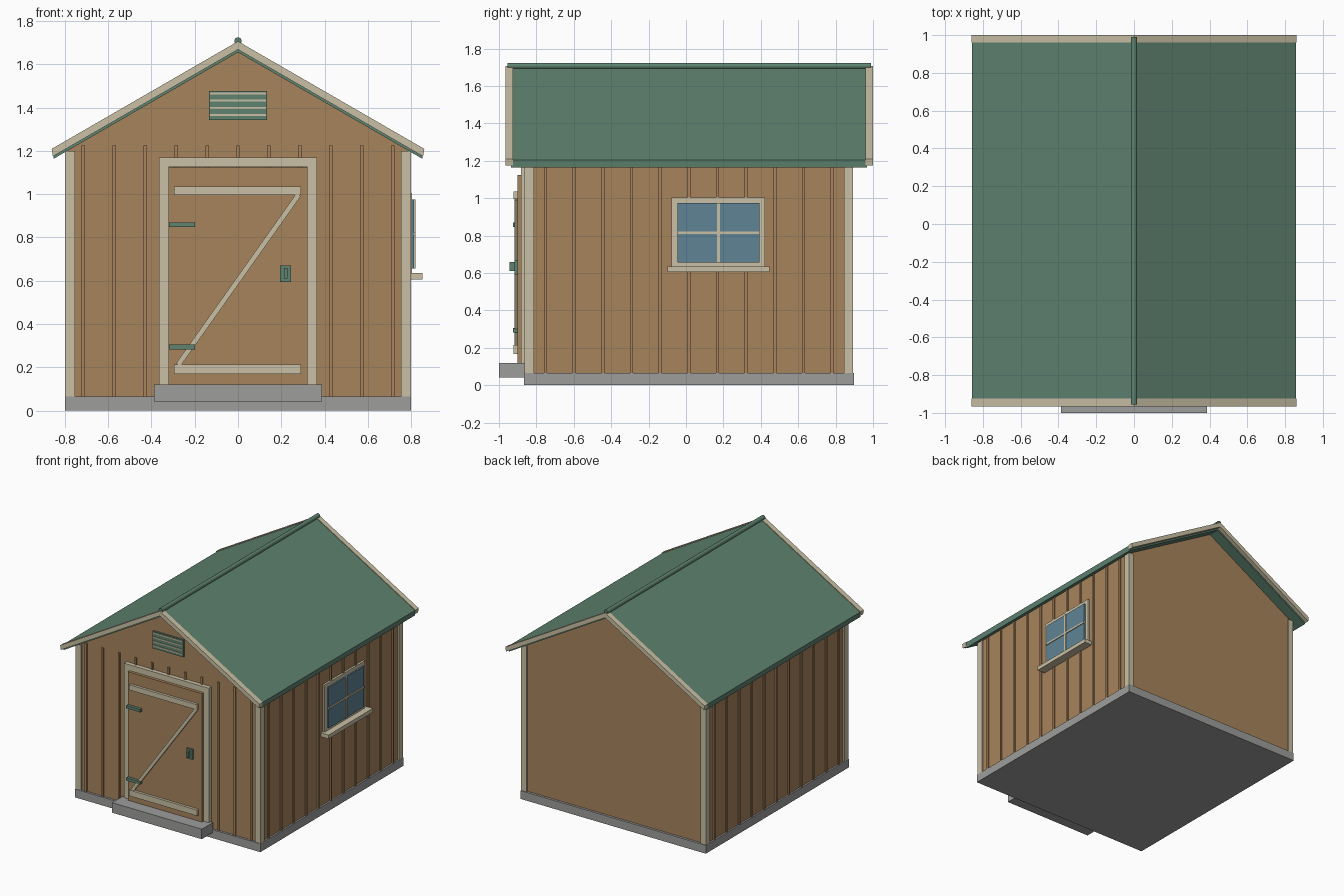
import bpy
import math
from mathutils import Vector

cube = bpy.data.objects.get("Cube")
if cube:
    bpy.data.objects.remove(cube, do_unlink=True)


def material(name, rgb):
    m = bpy.data.materials.new(name)
    m.use_nodes = True
    m.diffuse_color = (*rgb, 1)
    m.node_tree.nodes["Principled BSDF"].inputs["Base Color"].default_value = (*rgb, 1)
    return m


WOOD = material("brown_wood", (0.39, 0.23, 0.107))
GREEN = material("green_paint", (0.114, 0.225, 0.162))
CREAM = material("cream_trim", (0.59, 0.53, 0.375))
GREY = material("grey_concrete", (0.34, 0.34, 0.335))
GLASS = material("blue_glass", (0.114, 0.23, 0.296))


def make(name, verts, faces, mat):
    mesh = bpy.data.meshes.new(name)
    mesh.from_pydata(verts, [], faces)
    mesh.materials.append(mat)
    obj = bpy.data.objects.new(name, mesh)
    bpy.context.collection.objects.link(obj)
    return obj


def prism(name, profile, y0, y1, mat):
    """Extrude a counter-clockwise x,z outline (seen from the front) along y."""
    n = len(profile)
    verts = [(x, y, z) for y in (y0, y1) for x, z in profile]
    faces = [tuple(range(n)), tuple(reversed(range(n, 2 * n)))]
    faces += [(i, i + n, (i + 1) % n + n, (i + 1) % n) for i in range(n)]
    return make(name, verts, faces, mat)


def box(name, x, y, z, mat):
    """Box from (low, high) pairs."""
    return prism(name, [(x[0], z[0]), (x[1], z[0]), (x[1], z[1]), (x[0], z[1])], *y, mat)


def around(c, width):
    return (c - width / 2, c + width / 2)


SLOPE = math.tan(math.radians(30))
FRONT, BACK, SIDE = -0.85, 0.88, 0.787
BASE = 0.065

# Slab, step and gabled body
box("base_slab", (-0.8, 0.8), (-0.867, 0.898), (0, BASE), GREY)
box("front_step", (-0.387, 0.387), (-1.0, -0.86), (0.042, 0.12), GREY)
eave = 1.66 - SIDE * SLOPE
prism("walls", [(-SIDE, BASE), (SIDE, BASE), (SIDE, eave), (0, 1.66), (-SIDE, eave)],
      FRONT, BACK, WOOD)

# Corner posts
for sx, side in ((-1, "right"), (1, "left")):
    x = sorted((sx * 0.752, sx * 0.799))
    for end, y in (("front", (-0.863, -0.812)), ("back", (0.845, 0.893))):
        box(f"{end}_{side}_corner_post", x, y, (BASE, 1.2), CREAM)

# Battens on the front and both sides
for i in range(11):
    box("front_batten", around(-0.714 + i * 0.1428, 0.016), (FRONT - 0.01, FRONT),
        (BASE, 1.225), WOOD)
    y = around(-0.751 + i * 0.1532, 0.016)
    for sx in (-1, 1):
        box("side_batten", sorted((sx * SIDE, sx * (SIDE + 0.01))), y, (BASE, 1.2), WOOD)

# Roof panels, barge boards and ridge
def slope_strip(sx, top, bottom, x_top, x_bottom):
    pts = [(0, top), (0, bottom), (x_bottom, bottom - x_bottom * SLOPE),
           (x_top, top - x_top * SLOPE)]
    return pts if sx > 0 else [(-x, z) for x, z in reversed(pts)]


for sx, side in ((-1, "right"), (1, "left")):
    prism(f"{side}_roof_panel", slope_strip(sx, 1.7, 1.655, 0.857, 0.852),
          -0.936, 0.968, GREEN)
    for end, y in (("front", (-0.965, -0.924)), ("back", (0.96, 1.0))):
        prism(f"{end}_{side}_barge_board", slope_strip(sx, 1.706, 1.668, 0.861, 0.855),
              *y, CREAM)
bpy.ops.mesh.primitive_cylinder_add(vertices=16, radius=0.017, depth=1.945,
                                    location=(0, 0.0175, 1.707),
                                    rotation=(math.pi / 2, 0, 0))
ridge = bpy.context.object
ridge.name = "ridge_cap"
ridge.data.materials.append(GREEN)
bpy.ops.object.shade_smooth_by_angle()

# Door with frame
frame_y = (-0.883, FRONT)
for sx, side in ((-1, "right"), (1, "left")):
    box(f"door_jamb_{side}", sorted((sx * 0.32, sx * 0.366)), frame_y, (0.1, 1.125), CREAM)
box("door_header", (-0.366, 0.366), frame_y, (1.125, 1.17), CREAM)
box("door_leaf", (-0.32, 0.32), (-0.902, FRONT), (0.118, 1.123), WOOD)

# Door rails and diagonal brace
rail_y = (-0.922, -0.9)
for name, z in (("top", (0.995, 1.036)), ("bottom", (0.168, 0.214))):
    box(f"door_{name}_rail", (-0.295, 0.292), rail_y, z, CREAM)
a, b = Vector((-0.276, 0.212)), Vector((0.28, 0.997))
d = (b - a).normalized()
n = Vector((-d.y, d.x)) * 0.012
prism("door_brace", [tuple(p) for p in (a - n, b - n, b + n, a + n)], -0.918, -0.9, CREAM)

# Hinges and handle
for z in (0.858, 0.294):
    box("door_hinge", (-0.318, -0.198), (-0.925, -0.9), around(z, 0.022), GREEN)
box("handle_plate", (0.195, 0.245), (-0.917, -0.9), (0.593, 0.67), GREEN)
box("handle_grip", (0.212, 0.228), (-0.944, -0.915), (0.61, 0.658), GREEN)

# Gable vent
box("vent_panel", (-0.133, 0.133), (-0.864, FRONT), (1.342, 1.476), GREEN)
for i in range(4):
    box("vent_slat", (-0.13, 0.13), (-0.87, -0.86), around(1.365 + i * 0.0335, 0.009), CREAM)

# Window on the left wall
frame_x = (SIDE - 0.01, 0.803)
for y in ((-0.077, -0.045), (0.392, 0.422)):
    box("window_stile", frame_x, y, (0.635, 1.005), CREAM)
for z in ((0.975, 1.005), (0.635, 0.657)):
    box("window_rail", frame_x, (-0.045, 0.392), z, CREAM)
box("window_glass", (SIDE - 0.01, 0.814), (-0.045, 0.392), (0.657, 0.975), GLASS)
muntin_x = (SIDE, 0.82)
box("window_upright_bar", muntin_x, around(0.174, 0.016), (0.657, 0.975), CREAM)
box("window_cross_bar", muntin_x, (-0.045, 0.392), around(0.815, 0.014), CREAM)
box("window_sill", (SIDE - 0.01, 0.853), (-0.1, 0.447), (0.605, 0.636), CREAM)
